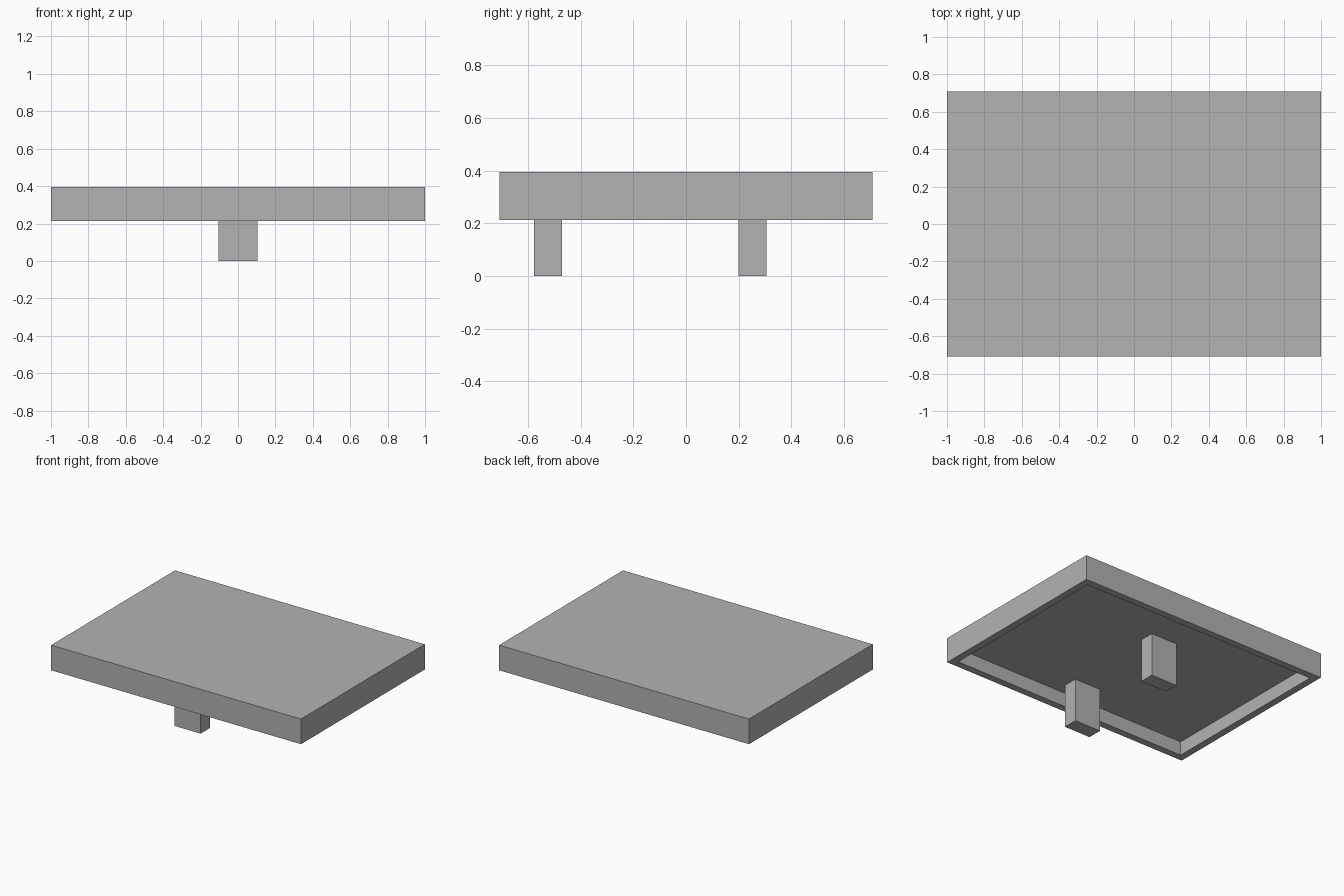
import bpy
import bmesh
from mathutils import Matrix, Vector

cube = bpy.data.objects.get("Cube")
if cube:
    bpy.data.objects.remove(cube, do_unlink=True)

# Single grey material
grey = bpy.data.materials.new("plain grey")
grey.use_nodes = True
colour = (0.448, 0.448, 0.448, 1)
grey.diffuse_color = colour
grey.node_tree.nodes["Principled BSDF"].inputs["Base Color"].default_value = colour

BOTTOM, TOP = 0.213, 0.395   # slab underside and top
RIM, RECESS = 0.072, 0.1     # rim width and recess depth


def box(name, size, centre, hollow=False):
    """Flat-faced box, optionally with a rimmed recess in its underside."""
    bm = bmesh.new()
    place = Matrix.Translation(centre) @ Matrix.Diagonal((*size, 1))
    bmesh.ops.create_cube(bm, size=1, matrix=place)
    if hollow:
        bm.normal_update()
        floor = min(bm.faces, key=lambda f: f.calc_center_median().z)
        bmesh.ops.inset_region(bm, faces=[floor], thickness=RIM)
        inner = bmesh.ops.extrude_discrete_faces(bm, faces=[floor])["faces"][0]
        bmesh.ops.translate(bm, verts=inner.verts, vec=Vector((0, 0, RECESS)))
        bmesh.ops.recalc_face_normals(bm, faces=bm.faces)
    mesh = bpy.data.meshes.new(name)
    bm.to_mesh(mesh)
    bm.free()
    mesh.materials.append(grey)
    obj = bpy.data.objects.new(name, mesh)
    bpy.context.collection.objects.link(obj)
    return obj


# Slab with a hollow underside
box("slab", (2, 1.416, TOP - BOTTOM), (0, 0, (TOP + BOTTOM) / 2), hollow=True)

# Two posts rising into the recess
post_height = BOTTOM + RECESS
for name, y in (("front_post", -0.524), ("back_post", 0.253)):
    box(name, (0.21, 0.106, post_height), (0, y, post_height / 2))
